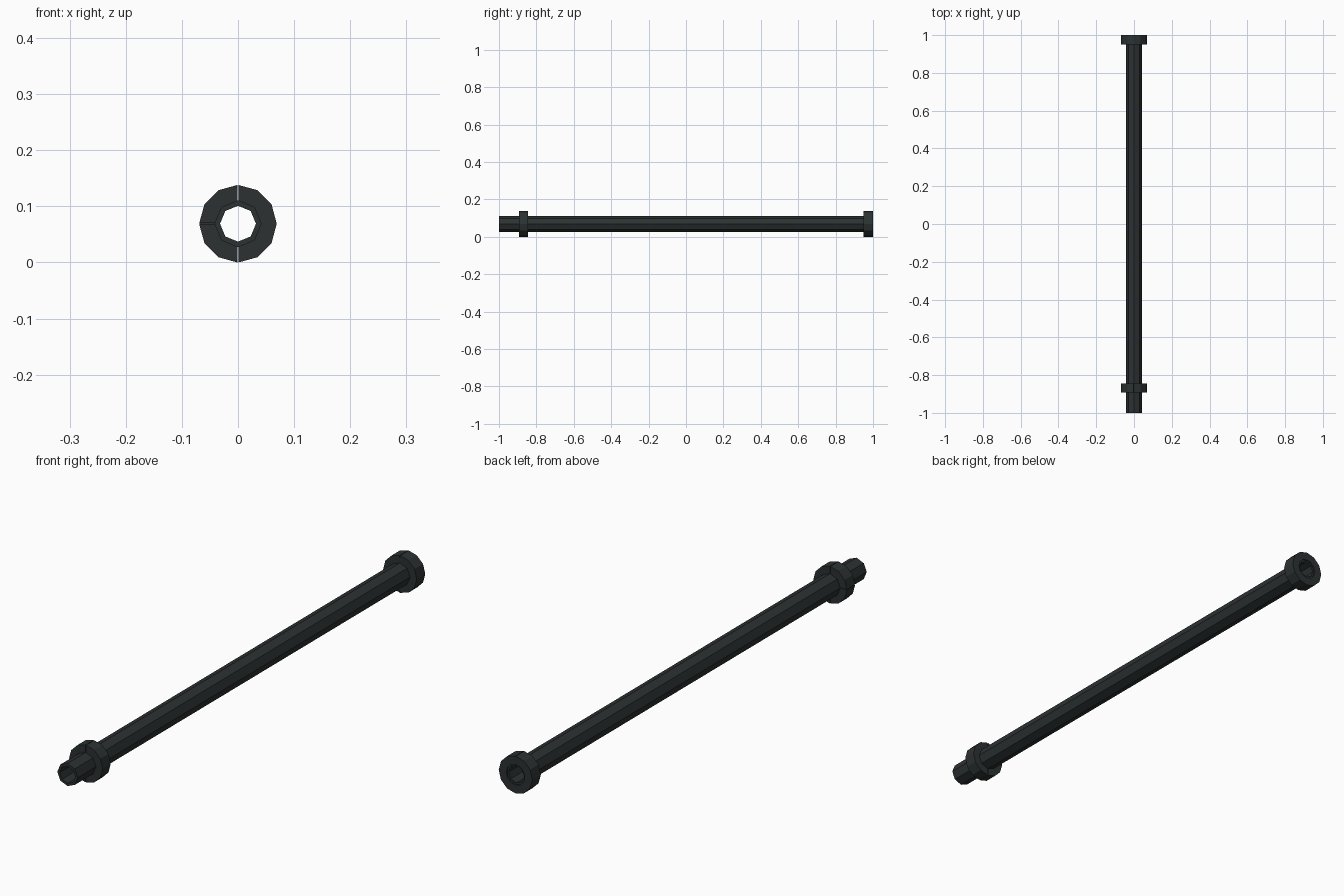
import bpy, math

if "Cube" in bpy.data.objects:
    bpy.data.objects.remove(bpy.data.objects["Cube"])

CZ = 0.069  # height of the tube axis
mat = bpy.data.materials.new("dark_metal")
mat.diffuse_color = (0.025, 0.031, 0.031, 1)
mat.use_nodes = True
mat.node_tree.nodes["Principled BSDF"].inputs["Base Color"].default_value = mat.diffuse_color


def make_object(name, verts, faces):
    mesh = bpy.data.meshes.new(name)
    mesh.from_pydata(verts, [], faces)
    mesh.materials.append(mat)
    ob = bpy.data.objects.new(name, mesh)
    bpy.context.collection.objects.link(ob)
    return ob


def ring(name, arcs, r_in, r_out, y0, y1):
    """Rectangular section swept round the y axis; arcs = (start, end, steps, gap)."""
    verts, faces = [], []
    section = [(r_in, y0), (r_out, y0), (r_out, y1), (r_in, y1)]
    for start, end, steps, gap in arcs:
        base = len(verts)
        closed = end - start == 360
        count = steps if closed else steps + 1
        for i in range(count):
            a = start + (end - start) * i / steps
            if not closed:
                a += gap if i == 0 else -gap if i == steps else 0
            a = math.radians(a)
            verts += [(r * math.cos(a), y, CZ + r * math.sin(a)) for r, y in section]
        for i in range(steps):
            p, q = base + 4 * i, base + 4 * ((i + 1) % count)
            for k in range(4):
                m = (k + 1) % 4
                faces.append((p + k, q + k, q + m, p + m))
        if not closed:
            e = base + 4 * steps
            faces += [(base, base + 1, base + 2, base + 3), (e + 3, e + 2, e + 1, e)]
    return make_object(name, verts, faces)


# Hollow octagonal tube
ring("tube", [(0, 360, 8, 0)], 0.032, 0.042, -1.0, 0.995)

# Split clamp collars
ring("rear_collar", [(-90, 90, 6, 0.8), (90, 270, 6, 0.8)], 0.038, 0.069, 0.95, 1.0)
ring("front_collar", [(-90, 90, 6, 0.8), (90, 180, 3, 1.2), (180, 270, 3, 1.2)],
     0.038, 0.069, -0.893, -0.845)
